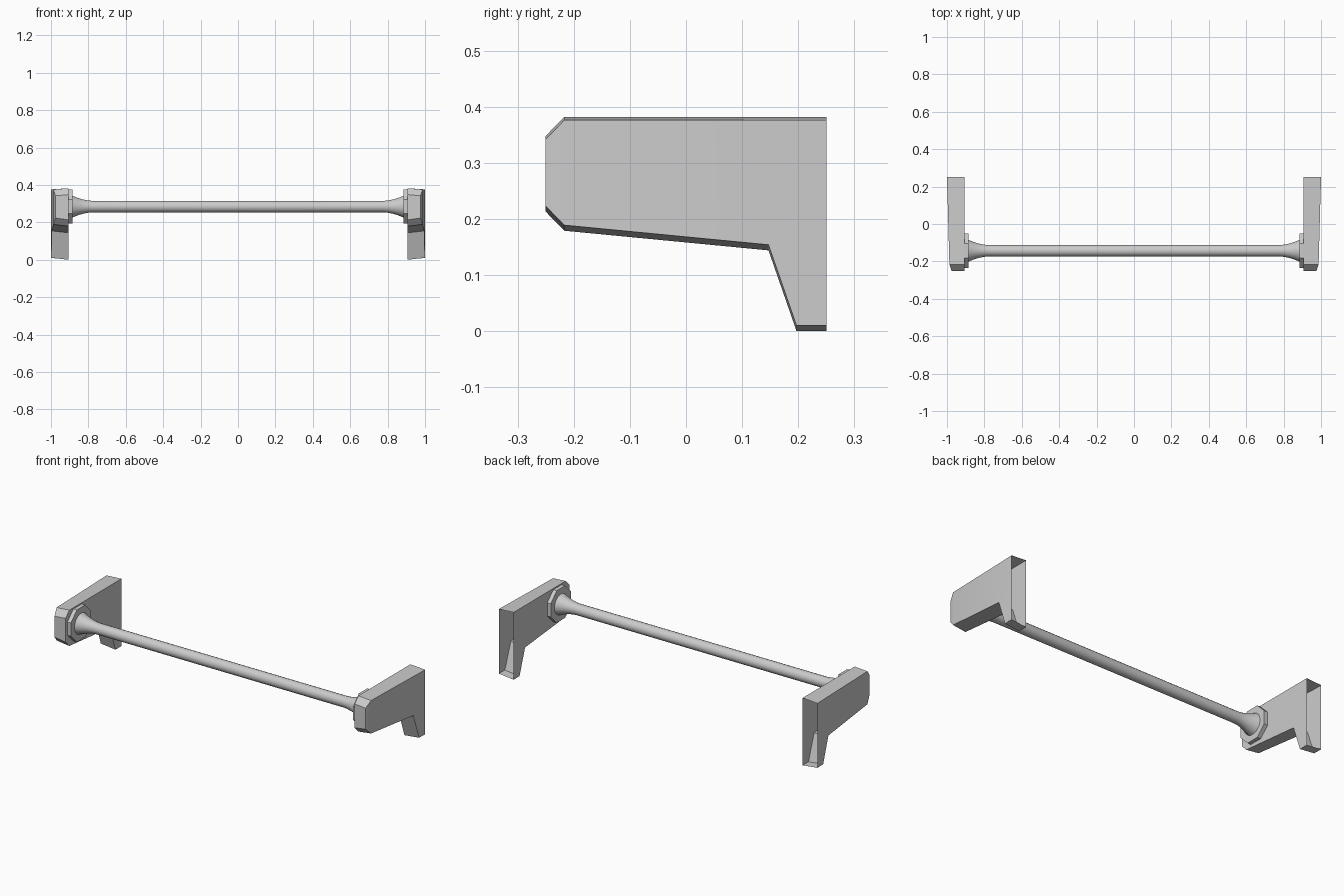
import bpy, bmesh, math

if "Cube" in bpy.data.objects:
    bpy.data.objects.remove(bpy.data.objects["Cube"])

ROD_Y, ROD_Z = -0.143, 0.284


def finish(name, bm, angle):
    bmesh.ops.recalc_face_normals(bm, faces=bm.faces[:])
    mesh = bpy.data.meshes.new(name)
    bm.to_mesh(mesh)
    bm.free()
    ob = bpy.data.objects.new(name, mesh)
    bpy.context.collection.objects.link(ob)
    bpy.ops.object.select_all(action='DESELECT')
    ob.select_set(True)
    bpy.context.view_layer.objects.active = ob
    bpy.ops.object.shade_smooth_by_angle(angle=math.radians(angle))
    return ob


def loft(name, rings, angle, cap_start=False, cap_end=False):
    bm = bmesh.new()
    rows = [[bm.verts.new(p) for p in ring] for ring in rings]
    n = len(rows[0])
    for a, b in zip(rows, rows[1:]):
        for i in range(n):
            j = (i + 1) % n
            bm.faces.new((a[i], a[j], b[j], b[i]))
    if cap_start:
        bm.faces.new(rows[0])
    if cap_end:
        bm.faces.new(rows[-1])
    return finish(name, bm, angle)


def circle(x, r, sides):
    # half-step offset puts flat sides at top and bottom
    return [(x, ROD_Y + r * math.cos((i + 0.5) * math.tau / sides),
             ROD_Z + r * math.sin((i + 0.5) * math.tau / sides)) for i in range(sides)]


# Bracket stations from front to wall: y, top z, bottom z, outer x
stations = [(-0.25, 0.348, 0.213, 0.976), (-0.217, 0.382, 0.179, 0.987),
            (0.147, 0.382, 0.144, 0.997), (0.197, 0.382, 0.0, 0.999),
            (0.25, 0.382, 0.0, 1.0)]

for side, s in (("left", -1), ("right", 1)):
    # Hollow bracket with drafted outer face, open towards the wall
    rings = [[(s * 0.907, y, top), (s * xo, y, top - 0.006),
              (s * xo, y, bot + 0.01), (s * 0.907, y, bot)]
             for y, top, bot, xo in stations]
    loft(side + "_bracket", rings, 35, cap_start=True)

    # Octagonal mounting flange on the inner face
    r = 0.091 / math.cos(math.pi / 8)
    loft(side + "_flange", [circle(s * 0.908, r, 8), circle(s * 0.885, r, 8)],
         30, cap_start=True, cap_end=True)

# Rod with flared ends
half = [(0.887, 0.06), (0.86, 0.049), (0.83, 0.039), (0.8, 0.033), (0.775, 0.031)]
profile = [(-x, r) for x, r in half] + [(x, r) for x, r in reversed(half)]
loft("bar", [circle(x, r, 16) for x, r in profile], 40)
